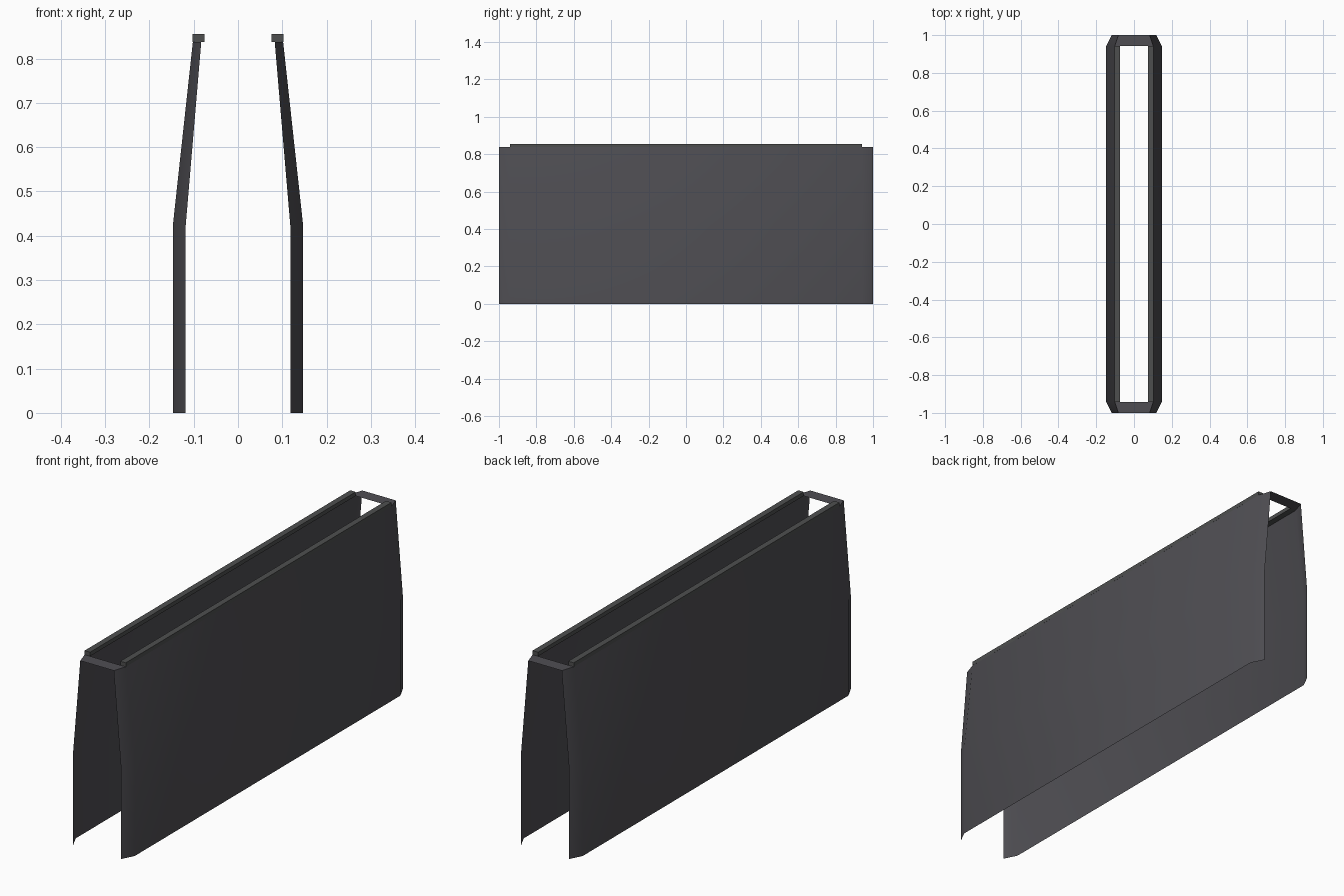
import bpy
import bmesh

if "Cube" in bpy.data.objects:
    bpy.data.objects.remove(bpy.data.objects["Cube"])

END, SHOULDER = 1.0, 0.942      # half length, and where the ends start to taper
TOP, RIM_TOP = 0.837, 0.855


def material(name, color):
    m = bpy.data.materials.new(name)
    m.diffuse_color = (*color, 1)
    m.use_nodes = True
    m.node_tree.nodes["Principled BSDF"].inputs["Base Color"].default_value = m.diffuse_color
    return m


charcoal = material("charcoal", (0.078, 0.076, 0.086))
rim_grey = material("rim grey", (0.076, 0.078, 0.078))


def make_object(name, bm, mat):
    mesh = bpy.data.meshes.new(name)
    bm.to_mesh(mesh)
    bm.free()
    mesh.materials.append(mat)
    ob = bpy.data.objects.new(name, mesh)
    bpy.context.collection.objects.link(ob)
    return ob


# Side panels: thin sheets leaning in above the middle, ends folded inward
# rows: height, x on the flat part, x at the tapered ends
ROWS = [(0.0, 0.147, 0.118), (0.424, 0.147, 0.118), (TOP, 0.102, 0.083)]


def side_panel(name, s):
    bm = bmesh.new()
    grid = [[bm.verts.new((s * x, y, z)) for x, y in
             ((xe, -END), (xm, -SHOULDER), (xm, SHOULDER), (xe, END))]
            for z, xm, xe in ROWS]
    for a, b in zip(grid, grid[1:]):
        for i in range(3):
            quad = [a[i], a[i + 1], b[i + 1], b[i]]
            f = bm.faces.new(quad if s > 0 else quad[::-1])
            f.smooth = True
    make_object(name, bm, charcoal)


# Raised rim bars along the top edge of each panel
def rim_bar(name, s):
    bm = bmesh.new()
    bmesh.ops.create_cube(bm, size=1)
    bmesh.ops.scale(bm, verts=bm.verts, vec=(0.027, 2 * SHOULDER, RIM_TOP - TOP))
    bmesh.ops.translate(bm, verts=bm.verts,
                        vec=(s * 0.0887, 0, (RIM_TOP + TOP) / 2))
    make_object(name, bm, rim_grey)


# Flat strips bridging the two panels at each end
def end_strip(name, s):
    bm = bmesh.new()
    pts = [(-0.102, SHOULDER), (0.102, SHOULDER), (0.083, END), (-0.083, END)]
    vs = [bm.verts.new((x, s * y, TOP)) for x, y in pts]
    bm.faces.new(vs if s > 0 else vs[::-1])
    make_object(name, bm, charcoal)


for side, s in (("right", 1), ("left", -1)):
    side_panel(side + "_panel", s)
    rim_bar(side + "_rim", s)
for side, s in (("back", 1), ("front", -1)):
    end_strip(side + "_strip", s)
